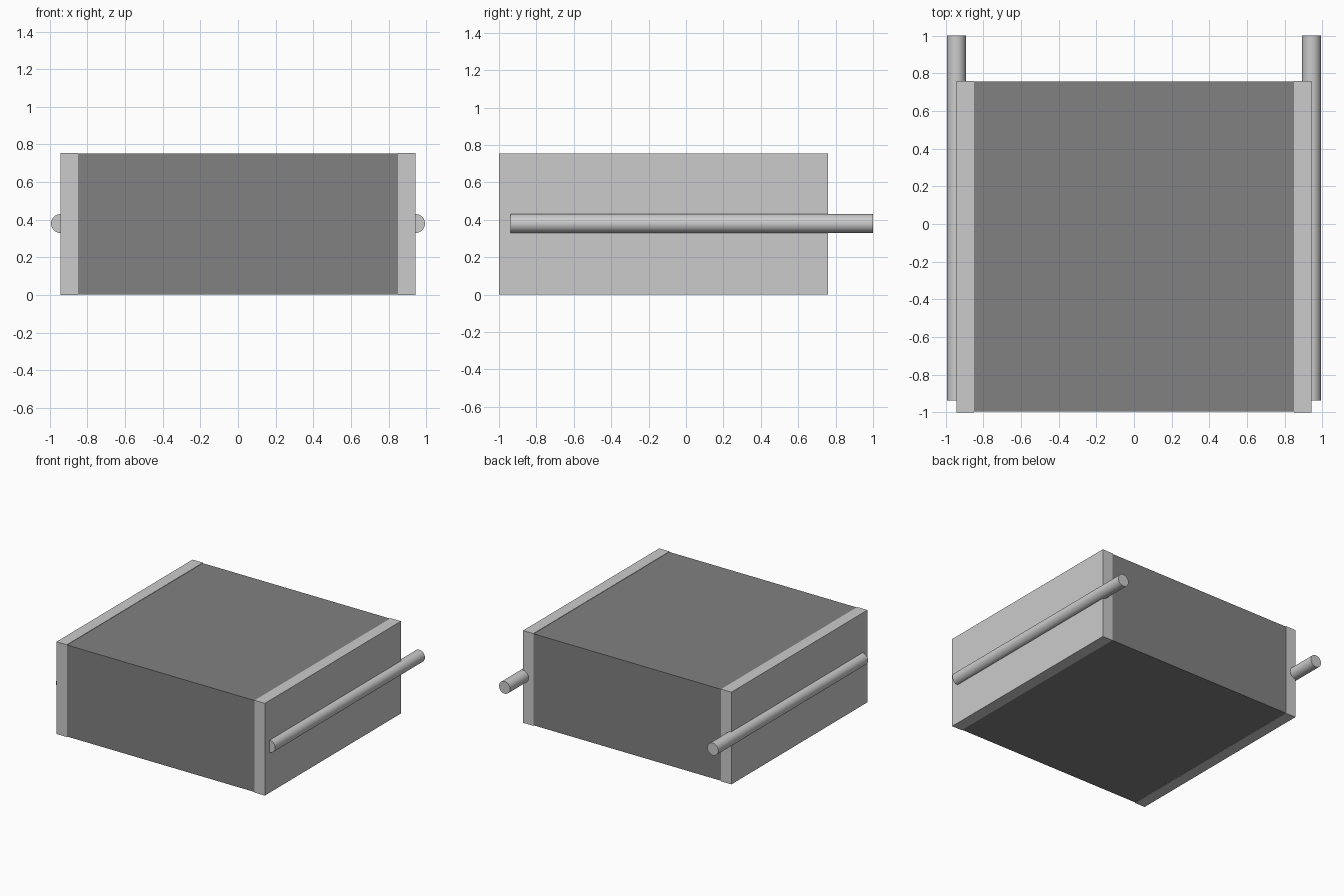
import bpy
import math

if "Cube" in bpy.data.objects:
    bpy.data.objects.remove(bpy.data.objects["Cube"])


def box(name, x0, x1, y0, y1, z0, z1):
    bpy.ops.mesh.primitive_cube_add(
        size=1, location=((x0 + x1) / 2, (y0 + y1) / 2, (z0 + z1) / 2))
    ob = bpy.context.object
    ob.name = name
    ob.scale = (x1 - x0, y1 - y0, z1 - z0)
    bpy.ops.object.transform_apply(location=False, rotation=False, scale=True)
    return ob


# Dark central body, very slightly inset from the side panels
body = box("body", -0.85, 0.85, -0.997, 0.757, 0.003, 0.752)
dark = bpy.data.materials.new("dark_grey")
dark.diffuse_color = (0.22, 0.22, 0.22, 1)
dark.use_nodes = True
dark.node_tree.nodes["Principled BSDF"].inputs["Base Color"].default_value = dark.diffuse_color
body.data.materials.append(dark)

for side, s in (("left", -1), ("right", 1)):
    # Light side panel
    xs = sorted((s * 0.85, s * 0.943))
    box(side + "_panel", xs[0], xs[1], -1.0, 0.76, 0.0, 0.755)

    # Round rail half sunk into the panel, projecting at the back
    y0, y1 = -0.937, 1.0
    bpy.ops.mesh.primitive_cylinder_add(
        vertices=32, radius=0.05, depth=y1 - y0,
        location=(s * 0.943, (y0 + y1) / 2, 0.38),
        rotation=(math.pi / 2, 0, 0))
    bpy.context.object.name = side + "_rail"
    bpy.ops.object.shade_smooth_by_angle(angle=math.radians(30))
